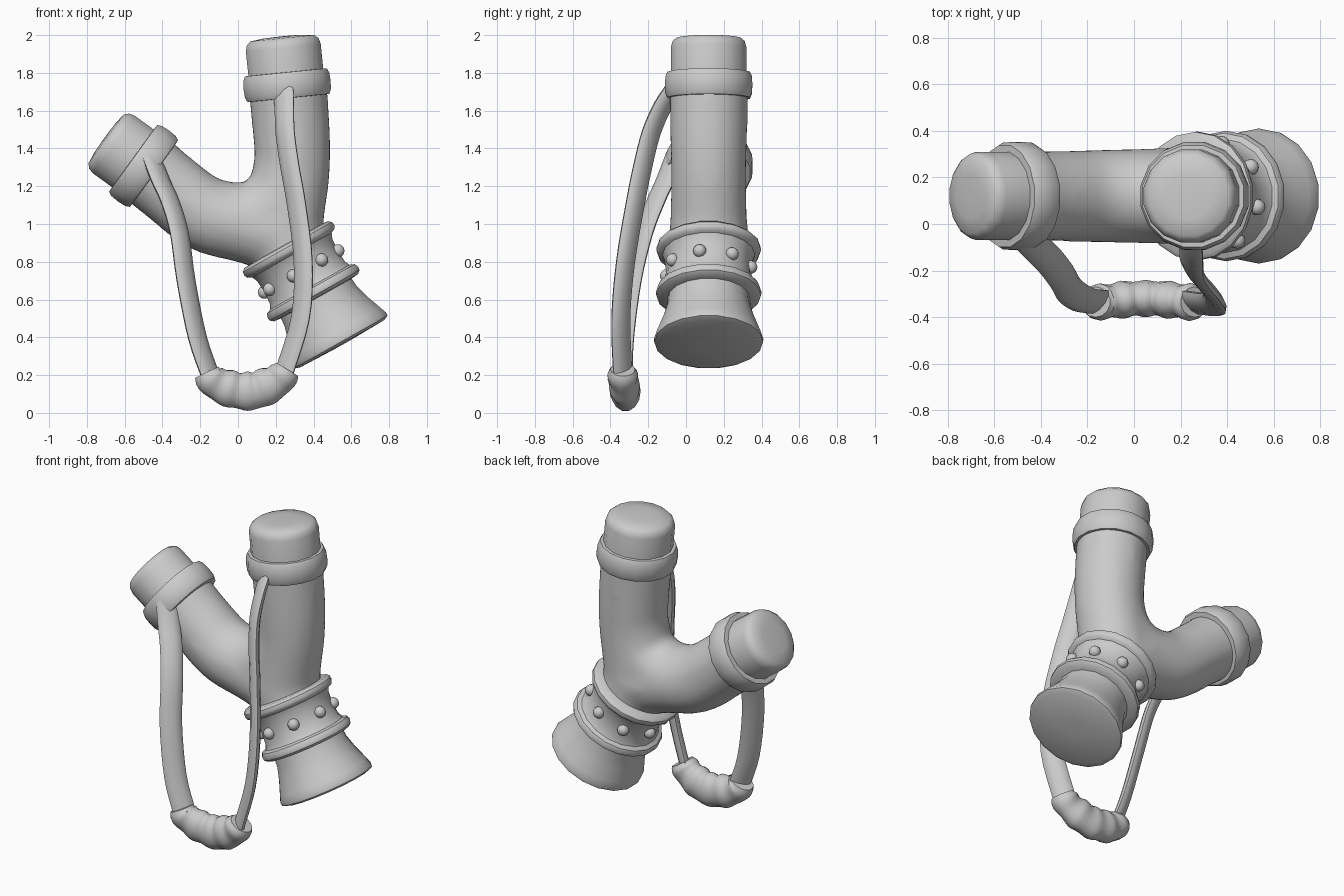
import bpy, bmesh, math
from mathutils import Vector

if "Cube" in bpy.data.objects:
    bpy.data.objects.remove(bpy.data.objects["Cube"])

BODY_Y = 0.12


def finish(name, bm, angle=40):
    bmesh.ops.recalc_face_normals(bm, faces=bm.faces)
    me = bpy.data.meshes.new(name)
    bm.to_mesh(me)
    bm.free()
    ob = bpy.data.objects.new(name, me)
    bpy.context.collection.objects.link(ob)
    bpy.ops.object.select_all(action='DESELECT')
    ob.select_set(True)
    bpy.context.view_layer.objects.active = ob
    bpy.ops.object.shade_smooth_by_angle(angle=math.radians(angle))
    return ob


def skin_rings(bm, rings):
    rows = [[bm.verts.new(p) for p in ring] for ring in rings]
    n = len(rows[0])
    for a, b in zip(rows, rows[1:]):
        for i in range(n):
            j = (i + 1) % n
            bm.faces.new((a[i], a[j], b[j], b[i]))
    bm.faces.new(rows[0])
    bm.faces.new(rows[-1])


def lathe(name, centre, axis, profile, segs=16):
    """Turn (radius, distance along axis) about an axis in the xz plane."""
    d = Vector((axis[0], 0, axis[1])).normalized()
    u = Vector((d.z, 0, -d.x))
    v = Vector((0, 1, 0))
    c = Vector((centre[0], BODY_Y, centre[1]))
    bm = bmesh.new()
    ang = [2 * math.pi * (i + 0.5) / segs for i in range(segs)]
    skin_rings(bm, [[c + d * t + (u * math.cos(a) + v * math.sin(a)) * r for a in ang]
                    for r, t in profile])
    return finish(name, bm)


def spline(pts, steps):
    """Catmull-Rom through points of any dimension."""
    p = [Vector(q) for q in pts]
    p = [2 * p[0] - p[1]] + p + [2 * p[-1] - p[-2]]
    out = []
    for i in range(1, len(p) - 2):
        a, b, c, d = p[i - 1:i + 3]
        for k in range(steps):
            t = k / steps
            out.append(0.5 * (2 * b + (c - a) * t + (2 * a - 5 * b + 4 * c - d) * t * t
                              + (3 * b - a - 3 * c + d) * t ** 3))
    return out + [p[-2]]


def sweep(bm, path, sizes, wide, segs=14, steps=4):
    """Sweep an ellipse (half width along `wide`, half thickness) along a path."""
    pts, sz = spline(path, steps), spline(sizes, steps)
    rings = []
    for i, p in enumerate(pts):
        t = (pts[min(i + 1, len(pts) - 1)] - pts[max(i - 1, 0)]).normalized()
        w = Vector(wide)
        w = (w - t * w.dot(t)).normalized()
        n = t.cross(w)
        rings.append([p + w * sz[i][0] * math.cos(2 * math.pi * k / segs)
                      + n * sz[i][1] * math.sin(2 * math.pi * k / segs) for k in range(segs)])
    skin_rings(bm, rings)


# Y-shaped body: overlapping limbs fused and softened
bm = bmesh.new()
limbs = [
    ([(0.33, 0.75), (0.26, 0.90), (0.25, 1.02), (0.285, 1.25), (0.285, 1.45), (0.26, 1.76)],
     [0.215, 0.21, 0.205, 0.20, 0.205, 0.21]),
    ([(-0.52, 1.325), (-0.36, 1.19), (-0.17, 1.05), (0.03, 1.0), (0.22, 0.95)],
     [0.20, 0.195, 0.2, 0.205, 0.21]),
    ([(-0.30, 1.15), (-0.13, 1.055), (0.08, 1.035), (0.23, 1.14), (0.285, 1.38)],
     [0.18, 0.185, 0.195, 0.195, 0.19]),
]
for path, radii in limbs:
    sweep(bm, [(x, BODY_Y, z) for x, z in path], [(r, r) for r in radii], (0, 1, 0), 20)
body = finish("forked_body", bm)
rm = body.modifiers.new("fuse", 'REMESH')
rm.mode = 'VOXEL'
rm.voxel_size = 0.025
rm.use_smooth_shade = True
sm = body.modifiers.new("soften", 'SMOOTH')
sm.factor = 0.5
sm.iterations = 10

# Fork tips and their bands
BAND = [(0.19, -0.07), (0.222, -0.068), (0.233, -0.045), (0.236, 0),
        (0.233, 0.045), (0.222, 0.068), (0.18, 0.07)]
forks = [("right", (0.26, 1.735), (-0.10, 0.99), 0.203, 0.25),
         ("left", (-0.50, 1.307), (-0.81, 0.585), 0.192, 0.245)]
for side, centre, axis, r, length in forks:
    lathe(side + "_band", centre, axis, BAND)
    lathe(side + "_tip", centre, axis,
          [(r, 0), (r, length - 0.05), (r - 0.008, length - 0.02),
           (r - 0.03, length), (r * 0.5, length + 0.008), (0.03, length + 0.01)])

# Flared handle end
HC, HA = Vector((0.55, 0.365)), Vector((-0.49, 0.872))
lathe("handle_flare", HC, HA,
      [(0.05, -0.005), (0.26, 0), (0.288, 0.012), (0.29, 0.03), (0.275, 0.07),
       (0.245, 0.15), (0.222, 0.23), (0.215, 0.32), (0.21, 0.45)], 18)

# Studded collar with a rim at each end
lathe("collar", HC, HA,
      [(0.20, 0.275), (0.258, 0.28), (0.277, 0.295), (0.28, 0.315), (0.27, 0.335),
       (0.245, 0.345), (0.232, 0.37), (0.226, 0.44), (0.232, 0.51), (0.245, 0.54),
       (0.268, 0.55), (0.277, 0.568), (0.275, 0.588), (0.258, 0.603), (0.19, 0.607)], 18)
d = Vector((HA.x, 0, HA.y)).normalized()
u = Vector((d.z, 0, -d.x))
mid = Vector((HC.x, BODY_Y, HC.y)) + d * 0.44
for i in range(8):
    a = math.radians(12 + 45 * i)
    bm = bmesh.new()
    bmesh.ops.create_uvsphere(bm, u_segments=12, v_segments=8, radius=0.035)
    bmesh.ops.translate(bm, verts=bm.verts,
                        vec=mid + (u * math.cos(a) - Vector((0, 1, 0)) * math.sin(a)) * 0.228)
    finish("collar_stud_%d" % (i + 1), bm, 60)

# Flat elastic straps
straps = {
    "right_strap": ([(0.24, -0.06, 1.72), (0.245, -0.125, 1.62), (0.25, -0.185, 1.48), (0.275, -0.23, 1.3),
                     (0.31, -0.27, 1.1), (0.345, -0.32, 0.8), (0.33, -0.345, 0.5),
                     (0.24, -0.335, 0.2)], (1, -1, 0)),
    "left_strap": ([(-0.46, -0.06, 1.36), (-0.41, -0.11, 1.23), (-0.36, -0.16, 1.12),
                    (-0.31, -0.225, 0.95), (-0.275, -0.285, 0.7),
                    (-0.215, -0.325, 0.4), (-0.14, -0.335, 0.18)], (1, 1, 0)),
}
for name, (path, wide) in straps.items():
    bm = bmesh.new()
    sweep(bm, path, [(0.066, 0.03)] * len(path), wide, 10)
    finish(name, bm, 60)

# Gathered pouch with uneven folds
bm = bmesh.new()
sweep(bm,
      [(-0.165, -0.335, 0.215), (-0.145, -0.335, 0.18), (-0.10, -0.33, 0.15), (-0.05, -0.325, 0.13),
       (0.0, -0.32, 0.118), (0.05, -0.32, 0.115), (0.10, -0.32, 0.12), (0.15, -0.325, 0.14),
       (0.20, -0.33, 0.165), (0.24, -0.335, 0.20), (0.26, -0.335, 0.23)],
      [(0.065, 0.07), (0.08, 0.085), (0.07, 0.088), (0.082, 0.102), (0.072, 0.095), (0.08, 0.107),
       (0.072, 0.097), (0.082, 0.104), (0.07, 0.088), (0.082, 0.085), (0.065, 0.07)],
      (0, 1, 0), 14, 3)
finish("pouch", bm, 60)
